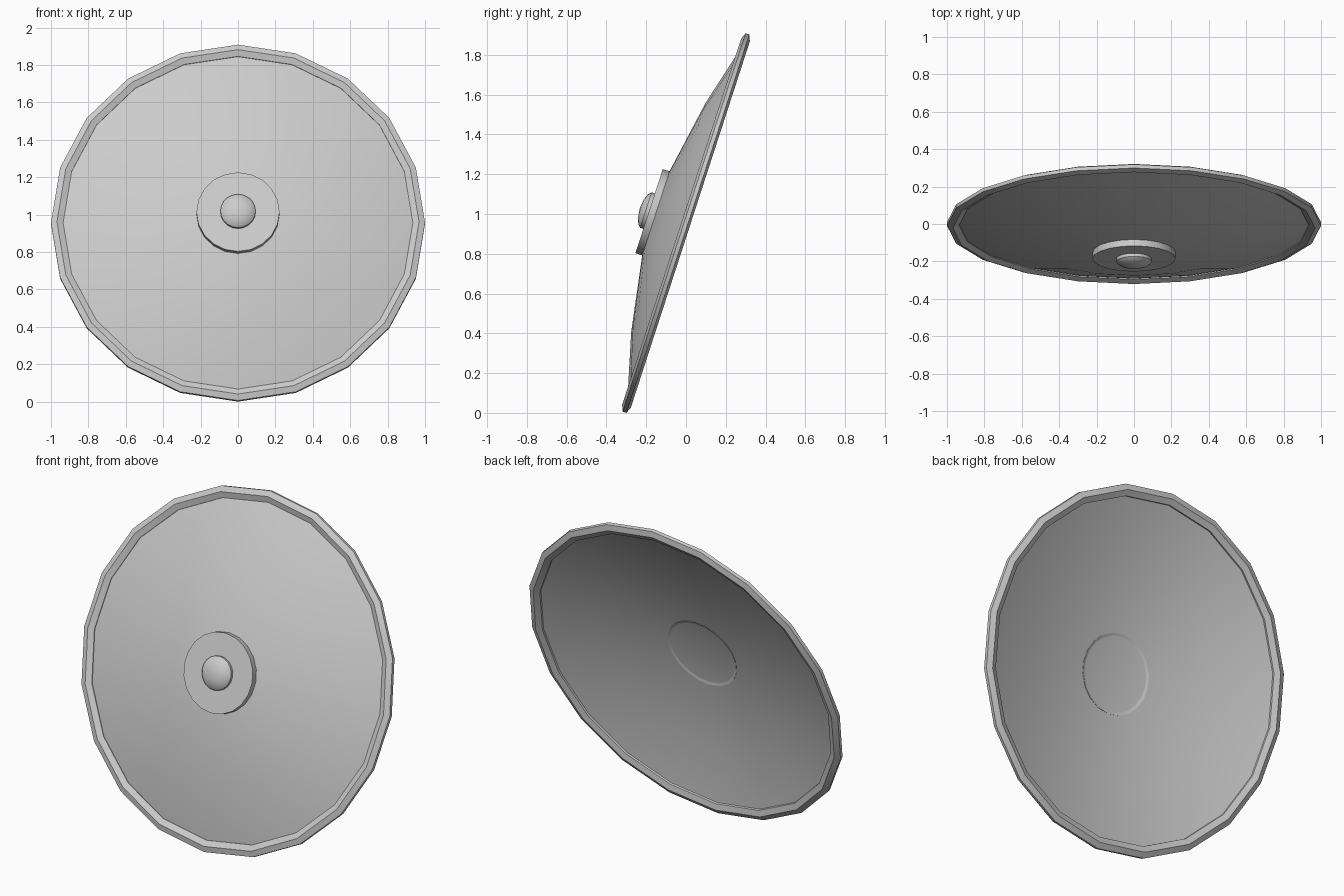
import bpy, bmesh, math
from mathutils import Matrix

if "Cube" in bpy.data.objects:
    bpy.data.objects.remove(bpy.data.objects["Cube"])

SIDES = 20
# leaned-back frame: local z is the shield's outward axis, local y runs up its face
LEAN = Matrix.Translation((0, 0, 0.954)) @ Matrix.Rotation(math.radians(72), 4, 'X')


def lathe(name, profile, closed=False, cap_end=False, angle=30):
    """Spin (radius, height) points around the shield axis."""
    bm = bmesh.new()
    rings = []
    for r, h in profile:
        if r == 0:
            rings.append([bm.verts.new((0, 0, h))] * SIDES)
            continue
        rings.append([bm.verts.new((r * math.cos(2 * math.pi * i / SIDES),
                                    r * math.sin(2 * math.pi * i / SIDES), h))
                      for i in range(SIDES)])
    pairs = list(zip(rings, rings[1:]))
    if closed:
        pairs.append((rings[-1], rings[0]))
    for a, b in pairs:
        for i in range(SIDES):
            j = (i + 1) % SIDES
            quad = list(dict.fromkeys((a[i], a[j], b[j], b[i])))
            bm.faces.new(quad)
    if cap_end:
        bm.faces.new(rings[-1])
    bm.normal_update()
    mesh = bpy.data.meshes.new(name)
    bm.to_mesh(mesh)
    bm.free()
    mesh.transform(LEAN)
    obj = bpy.data.objects.new(name, mesh)
    bpy.context.collection.objects.link(obj)
    bpy.ops.object.select_all(action='DESELECT')
    obj.select_set(True)
    bpy.context.view_layer.objects.active = obj
    bpy.ops.object.shade_smooth_by_angle(angle=math.radians(angle))
    return obj


# shallow domed body with a flat centre
lathe("shield_body", [(0.945, 0.0), (0.87, 0.023), (0.606, 0.093), (0.2, 0.163)],
      cap_end=True)

# bevelled rim band
lathe("rim", [(0.935, -0.008), (0.968, -0.023), (1.0, -0.01),
              (1.0, 0.01), (0.968, 0.023), (0.935, 0.008)], closed=True)

# flat round boss plate
lathe("boss_plate", [(0.2, 0.164), (0.222, 0.157), (0.222, 0.195), (0, 0.195)])

# domed knob on the boss
lathe("boss_knob", [(0.094, 0.19), (0.094, 0.212), (0.08, 0.226), (0.045, 0.239), (0, 0.244)])
